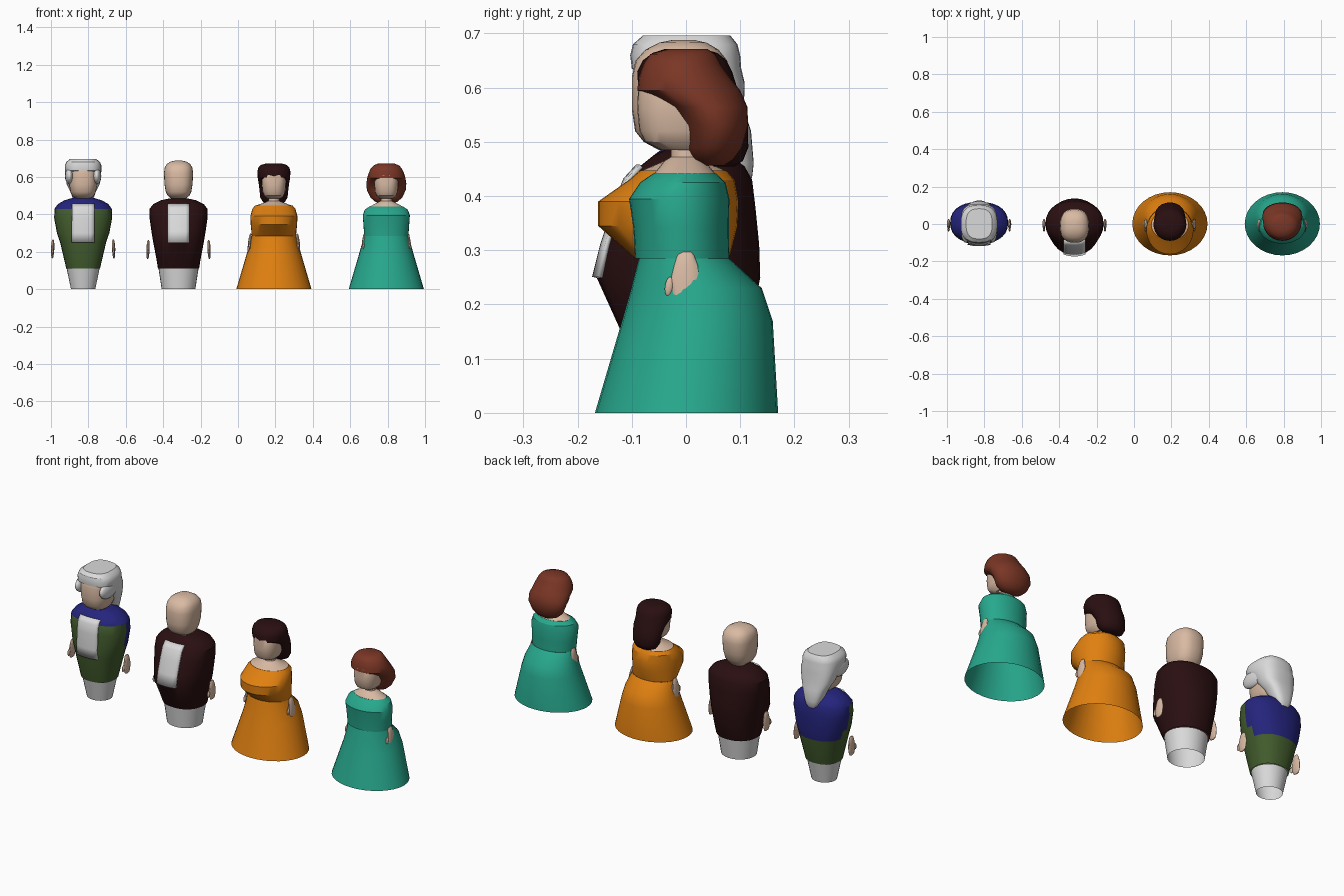
import bpy, math


def srgb(r, g, b):
    f = lambda c: (c / 255 / 12.92) if c < 11 else ((c / 255 + 0.055) / 1.055) ** 2.4
    return (f(r), f(g), f(b), 1.0)


def material(name, r, g, b):
    m = bpy.data.materials.new(name)
    m.diffuse_color = srgb(r, g, b)
    return m


WHITE = material("white", 218, 218, 218)
SKIN = material("skin", 217, 186, 163)
GREEN = material("green", 66, 92, 45)
BLUE = material("navy blue", 36, 36, 125)
DARK = material("dark brown", 42, 15, 17)
ORANGE = material("orange", 224, 128, 16)
TEAL = material("teal", 39, 168, 141)
AUBURN = material("auburn", 122, 54, 37)


def make(name, verts, faces, mats, rule=None, x0=0.0, angle=32):
    me = bpy.data.meshes.new(name)
    me.from_pydata(verts, [], faces)
    for m in mats:
        me.materials.append(m)
    if rule:
        for p in me.polygons:
            p.material_index = rule(p.center)
    ob = bpy.data.objects.new(name, me)
    bpy.context.collection.objects.link(ob)
    ob.location.x = x0
    bpy.ops.object.select_all(action='DESELECT')
    ob.select_set(True)
    bpy.context.view_layer.objects.active = ob
    bpy.ops.object.shade_smooth_by_angle(angle=math.radians(angle))
    return ob


def loft(name, x0, rings, mats, rule=None, e=2.0, n=28, bottom=False, top=True, angle=32):
    """Stack of rounded cross-sections: (z, half width, y front, y back)."""
    verts, faces = [], []
    sp = lambda v: math.copysign(abs(v) ** (2 / e), v)
    for z, rx, yf, yb in rings:
        for i in range(n):
            a = 2 * math.pi * i / n
            verts.append((rx * sp(math.cos(a)),
                          (yf + yb) / 2 + (yb - yf) / 2 * sp(math.sin(a)), z))
    for k in range(len(rings) - 1):
        for i in range(n):
            j = (i + 1) % n
            faces.append((k * n + i, k * n + j, k * n + n + j, k * n + n + i))
    if top:
        faces.append(tuple(range((len(rings) - 1) * n, len(rings) * n)))
    if bottom:
        faces.append(tuple(reversed(range(n))))
    return make(name, verts, faces, mats, rule, x0, angle)


def shirt_panel(name, x0, rings, half, e):
    """Thin white plate that follows the front of a coat."""
    verts, faces, m = [], [], 6
    for z, rx, yf, yb in rings:
        for i in range(m + 1):
            x = half * (2 * i / m - 1)
            y = (yf + yb) / 2 - (yb - yf) / 2 * (1 - abs(x / rx) ** e) ** (1 / e)
            verts.append((x, y - 0.004, z))
    for k in range(len(rings) - 1):
        for i in range(m):
            a = k * (m + 1) + i
            faces.append((a, a + 1, a + m + 2, a + m + 1))
    ob = make(name, verts, faces, [WHITE], None, x0)
    mod = ob.modifiers.new("thickness", 'SOLIDIFY')
    mod.thickness = 0.009
    mod.offset = 0


def ellipsoid(name, loc, scale, mat, rot=0):
    bpy.ops.mesh.primitive_uv_sphere_add(segments=16, ring_count=10, radius=1,
                                         location=loc, rotation=(rot, 0, 0))
    ob = bpy.context.object
    ob.name = name
    ob.scale = scale
    ob.data.materials.append(mat)
    bpy.ops.object.shade_smooth()


def hands(x0, dx, z0, tilt):
    for s in (-1, 1):
        ob = loft("hand", x0 + s * dx,
                  [(-.05, .002, -.008, .008), (-.046, .005, -.018, .018), (-.03, .007, -.025, .024),
                   (0, .009, -.028, .027), (.025, .008, -.022, .022), (.044, .006, -.016, .015),
                   (.05, .003, -.01, .01)], [SKIN], n=16, bottom=True)
        ob.location.z = z0
        ob.rotation_euler.y = -s * tilt
        ellipsoid("thumb", (x0 + s * dx, -.031, z0 - .014), (.006, .008, .018), SKIN, -.15)


def head(x0, rings, neck):
    loft("head", x0, rings, [SKIN], e=2.5, bottom=True)
    loft("neck", x0, neck, [SKIN])


X1, X2, X3, X4 = -0.828, -0.318, 0.192, 0.793

# First gentleman: breeches, green coat with blue back, wig
coat1 = [(.11, .09, -.085, .085), (.25, .123, -.11, .115), (.30, .14, -.11, .118), (.38, .155, -.105, .118),
         (.43, .153, -.098, .112), (.455, .135, -.08, .10), (.475, .10, -.06, .08), (.49, .05, -.04, .05)]
loft("breeches", X1, [(0, .065, -.06, .06), (.11, .088, -.083, .083)], [WHITE])
loft("coat", X1, coat1, [GREEN, BLUE],
     lambda c: 1 if c.z > .43 or (c.z > .25 and c.y > .02) else 0, e=2.3)
shirt_panel("shirt_panel", X1, coat1[1:6], .06, 2.3)
head_big = [(.485, .04, -.05, .04), (.50, .058, -.078, .052), (.52, .068, -.094, .066),
            (.56, .075, -.10, .077), (.62, .078, -.10, .081), (.65, .074, -.093, .076),
            (.67, .062, -.075, .06), (.683, .04, -.05, .038), (.688, .015, -.025, .015)]
neck_big = [(.44, .055, -.05, .05), (.50, .035, -.035, .035)]
head(X1, head_big[:-2], neck_big)
loft("wig", X1, [(.42, .022, .085, .115), (.435, .035, .07, .122), (.46, .046, .05, .125),
                 (.52, .068, .02, .12), (.56, .088, -.01, .107), (.61, .095, -.045, .108),
                 (.635, .098, -.10, .102), (.66, .098, -.103, .10), (.68, .09, -.098, .095),
                 (.696, .07, -.08, .082)], [WHITE], e=2.7, bottom=True)
for s in (-1, 1):
    ellipsoid("wig_side_curl", (X1 + s * .073, -.03, .605), (.024, .07, .045), WHITE)
hands(X1, .163, .215, .04)

# Second gentleman: trousers, dark coat with a full belly, bald head
coat2 = [(.11, .11, -.10, .105), (.155, .117, -.122, .118), (.25, .135, -.165, .137),
         (.31, .145, -.15, .135), (.38, .155, -.127, .128), (.43, .154, -.108, .122),
         (.455, .135, -.085, .108), (.475, .095, -.06, .08), (.485, .05, -.04, .05)]
loft("trousers", X2, [(0, .09, -.085, .085), (.11, .107, -.098, .10)], [WHITE])
loft("dark_coat", X2, coat2, [DARK], e=2.2)
shirt_panel("shirt_panel", X2, coat2[2:7], .057, 2.2)
head(X2, head_big, neck_big)
hands(X2, .163, .212, .04)

# Two ladies: bell skirt open below, bodice, bare shoulders
skirt = [(0, .201, -.168, .17), (.17, .151, -.118, .16), (.23, .134, -.101, .14),
         (.285, .118, -.087, .08)]
head_small = [(.485, .035, -.045, .035), (.50, .052, -.075, .045), (.52, .06, -.086, .055),
              (.56, .064, -.09, .065), (.61, .064, -.088, .065), (.65, .05, -.06, .05)]
bodices = {
    X3: ("orange", ORANGE, [(.285, .118, -.095, .08), (.345, .124, -.162, .095),
                            (.39, .126, -.162, .097), (.43, .115, -.105, .09), (.447, .10, -.085, .075)]),
    X4: ("teal", TEAL, [(.285, .118, -.094, .08), (.34, .122, -.097, .079),
                        (.395, .126, -.105, .08), (.425, .115, -.085, .073), (.442, .09, -.06, .055)]),
}
for x, (word, mat, rings) in bodices.items():
    loft(word + "_skirt", x, skirt, [mat], top=False, n=32)
    loft(word + "_bodice", x, rings, [mat], n=32)
    z, rx, yf, yb = rings[-1]
    loft("shoulders", x, [(z, rx * .97, yf * .97, yb * .97), (.465, .045, -.04, .035),
                          (.472, .03, -.028, .028), (.50, .027, -.027, .027)], [SKIN])
    head(x, head_small, [(.46, .027, -.027, .027), (.51, .027, -.027, .027)])
    hands(x, .122 if x == X4 else .13, .247, .12)

# Hair: a cap over the brow, drawn back below it to leave the face open
loft("dark_hair", X3, [(.455, .035, .045, .09), (.465, .058, .03, .105), (.49, .073, .01, .115),
                       (.53, .077, .0, .114), (.57, .082, -.03, .105), (.598, .087, -.088, .095),
                       (.63, .088, -.09, .085), (.65, .083, -.08, .075), (.664, .07, -.062, .058),
                       (.671, .045, -.04, .035)], [DARK], bottom=True, angle=40)
loft("auburn_hair", X4, [(.456, .03, .03, .07), (.468, .06, .012, .088), (.49, .085, .0, .104),
                         (.53, .104, -.006, .115), (.565, .107, -.035, .113), (.595, .102, -.09, .10),
                         (.62, .095, -.087, .08), (.645, .083, -.078, .063), (.662, .068, -.066, .054),
                         (.671, .045, -.035, .04)], [AUBURN], bottom=True, angle=40)
